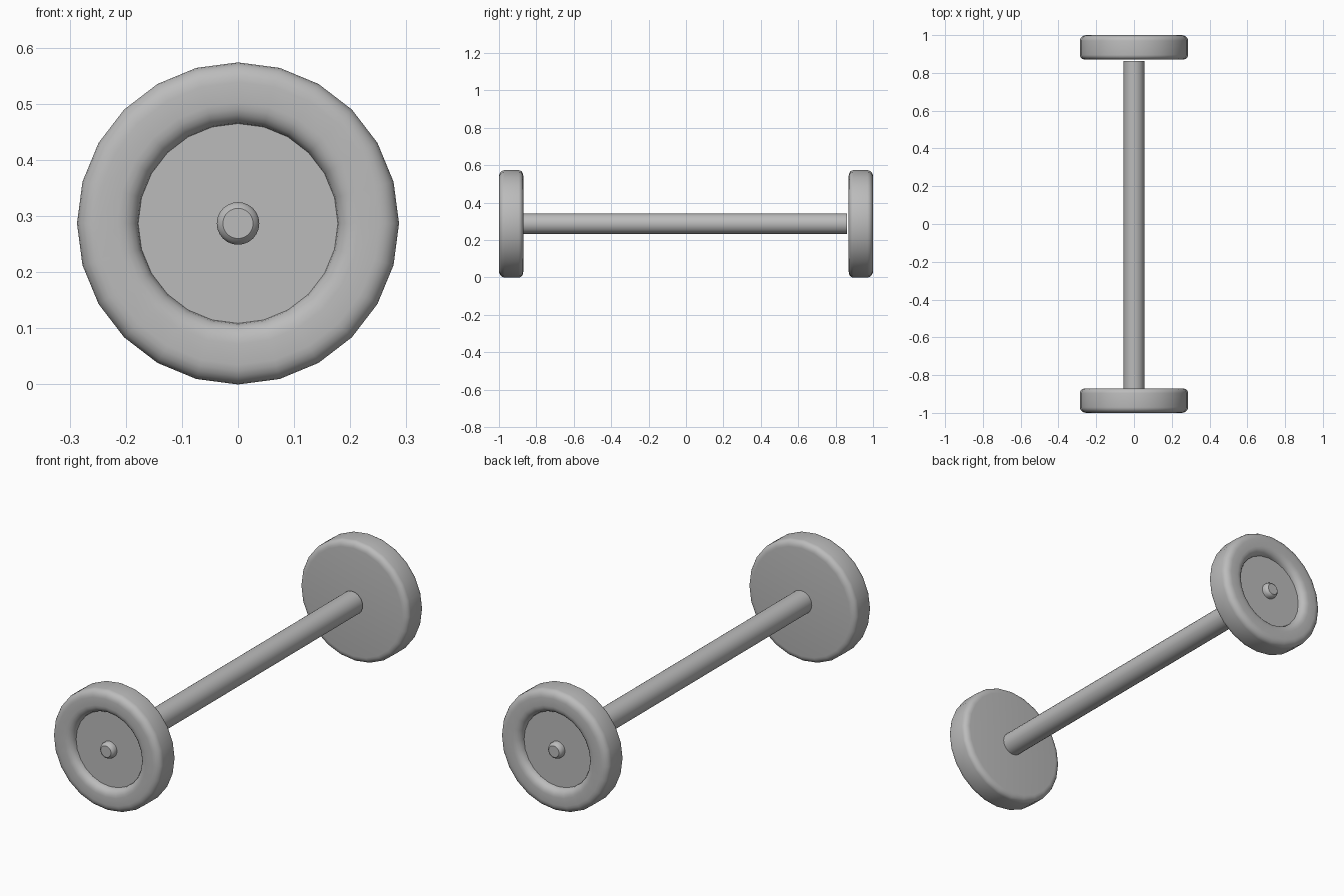
import bpy, bmesh, math

if "Cube" in bpy.data.objects:
    bpy.data.objects.remove(bpy.data.objects["Cube"])

R = 0.287          # wheel radius, also the axle height
SIDES = 24

grey = bpy.data.materials.new("plain grey")
grey.diffuse_color = (0.5, 0.5, 0.5, 1)
grey.use_nodes = True
grey.node_tree.nodes["Principled BSDF"].inputs["Base Color"].default_value = grey.diffuse_color


def lathe(name, profile, sides=SIDES):
    """Spin (radius, y) points around the axle line; radius 0 closes an end."""
    bm = bmesh.new()
    rings = []
    for r, y in profile:
        if r == 0:
            rings.append([bm.verts.new((0, y, R))] * sides)
        else:
            angles = [2 * math.pi * i / sides for i in range(sides)]
            rings.append([bm.verts.new((r * math.sin(a), y, R + r * math.cos(a)))
                          for a in angles])
    for a, b in zip(rings, rings[1:]):
        for i in range(sides):
            j = (i + 1) % sides
            quad = [a[i], a[j], b[j], b[i]]
            bm.faces.new(list(dict.fromkeys(quad)))
    bmesh.ops.recalc_face_normals(bm, faces=bm.faces)
    mesh = bpy.data.meshes.new(name)
    bm.to_mesh(mesh)
    bm.free()
    obj = bpy.data.objects.new(name, mesh)
    bpy.context.collection.objects.link(obj)
    mesh.materials.append(grey)
    bpy.ops.object.select_all(action='DESELECT')
    obj.select_set(True)
    bpy.context.view_layer.objects.active = obj
    bpy.ops.object.shade_smooth_by_angle(angle=math.radians(40))
    return obj


def arc(r, y, size_r, size_y, start, end, steps=5):
    """Rounded corner of the profile, angles in degrees."""
    pts = []
    for i in range(steps + 1):
        t = math.radians(start + (end - start) * i / steps)
        pts.append((r + size_r * math.cos(t), y + size_y * math.sin(t)))
    return pts


# Wheel: flat inner side, rounded tread corners, raised rim round a sunken disc
wheel = [(0, 0.87)]
wheel += arc(R - 0.03, 0.895, 0.03, 0.025, -90, 0)
wheel += arc(R - 0.035, 0.97, 0.035, 0.03, 0, 90)
wheel += arc(0.215, 0.967, 0.037, 0.033, 90, 180)
wheel += [(0, 0.967)]

# Hub: short pin with a tapered end
hub = [(0, 0.96), (0.038, 0.96), (0.038, 0.982), (0.034, 0.991), (0.027, 0.997), (0, 0.997)]

for side, s in (("front", -1), ("back", 1)):
    lathe(side + "_wheel", [(r, s * y) for r, y in wheel])
    lathe(side + "_hub", [(r, s * y) for r, y in hub])

# Axle
lathe("axle", [(0, -0.88), (0.055, -0.88), (0.055, 0.862), (0, 0.862)])
